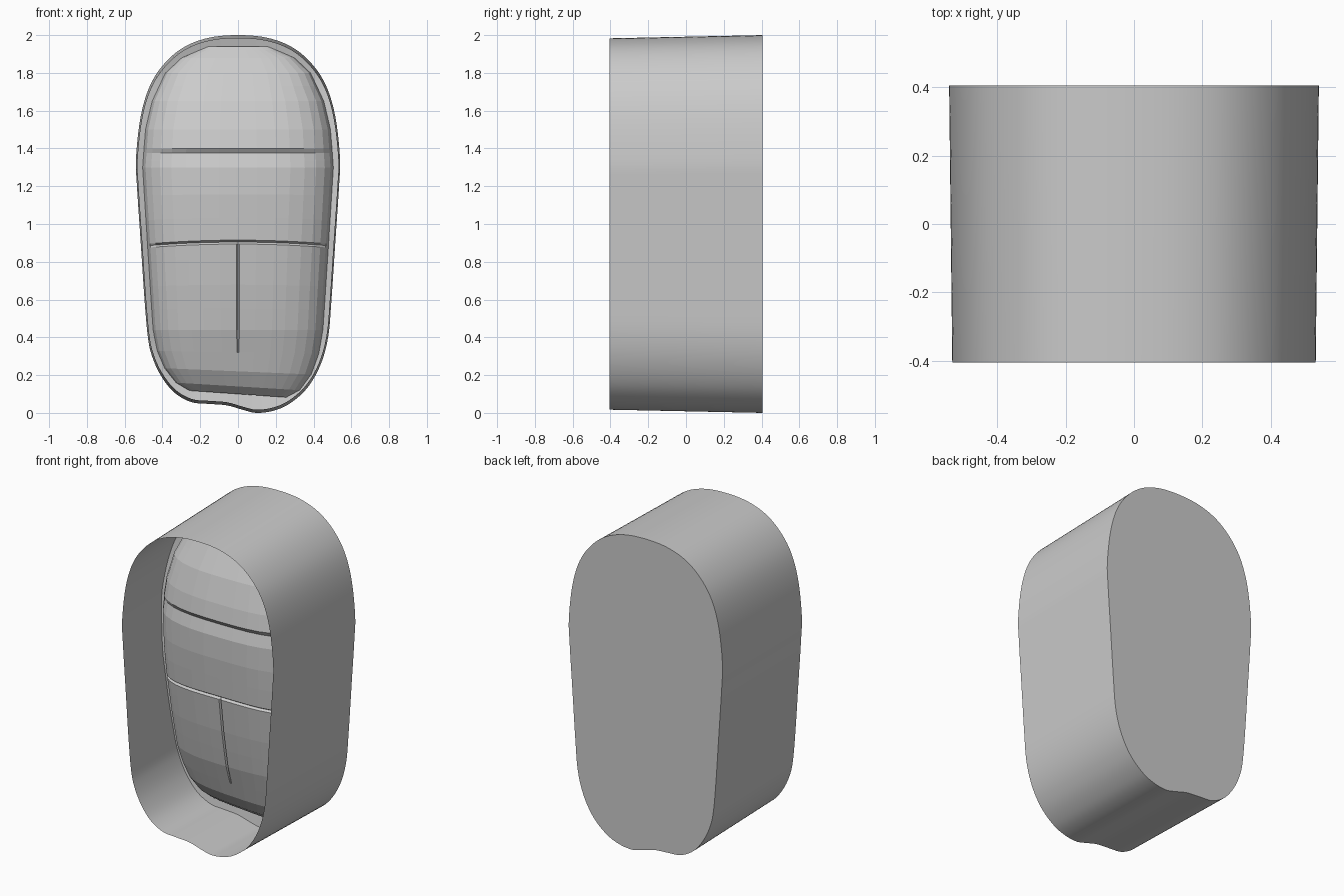
import bpy
import bmesh

cube = bpy.data.objects.get("Cube")
if cube:
    bpy.data.objects.remove(cube)

grey = bpy.data.materials.new("plain_grey")
grey.use_nodes = True
colour = (0.6, 0.6, 0.6, 1)
grey.diffuse_color = colour
grey.node_tree.nodes["Principled BSDF"].inputs["Base Color"].default_value = colour

# Outline in x and z: a symmetric upper part and an uneven lower end
side = [(.15, 1.987), (.28, 1.94), (.385, 1.855), (.465, 1.735), (.515, 1.57),
        (.54, 1.35), (.535, 1.2), (.515, .9), (.495, .6), (.477, .4)]
lower_end = [(.435, .25), (.365, .13), (.275, .05), (.19, .012), (.1, 0), (.03, .015),
             (-.06, .04), (-.16, .048), (-.25, .058), (-.34, .11), (-.41, .2), (-.455, .3)]
control = [(0, 2)] + side + lower_end + [(-x, z) for x, z in reversed(side)]


def smooth_loop(points, steps=5):
    """Closed Catmull-Rom loop through the points."""
    loop, n = [], len(points)
    for i in range(n):
        a, b, c, d = (points[(i + k) % n] for k in (-1, 0, 1, 2))
        for s in range(steps):
            t = s / steps
            loop.append(tuple(
                b[k] + .5 * t * (c[k] - a[k] + t * (2 * a[k] - 5 * b[k] + 4 * c[k] - d[k]
                                 + t * (3 * (b[k] - c[k]) + d[k] - a[k])))
                for k in (0, 1)))
    return loop


def table(pairs, z):
    """Linear interpolation through (z, value) pairs."""
    if z <= pairs[0][0]:
        return pairs[0][1]
    for (z0, v0), (z1, v1) in zip(pairs, pairs[1:]):
        if z <= z1:
            return v0 + (v1 - v0) * (z - z0) / (z1 - z0)
    return pairs[-1][1]


def finish(name, bm, smooth):
    bmesh.ops.recalc_face_normals(bm, faces=bm.faces)
    mesh = bpy.data.meshes.new(name)
    bm.to_mesh(mesh)
    bm.free()
    mesh.materials.append(grey)
    obj = bpy.data.objects.new(name, mesh)
    bpy.context.collection.objects.link(obj)
    if smooth:
        bpy.ops.object.select_all(action="DESELECT")
        obj.select_set(True)
        bpy.context.view_layer.objects.active = obj
        bpy.ops.object.shade_smooth_by_angle()
    return obj


def bridge(bm, a, b, closed):
    n = len(a)
    for i in range(n if closed else n - 1):
        j = (i + 1) % n
        bm.faces.new((a[i], a[j], b[j], b[i]))


outline = smooth_loop(control)
seat_line = [(0, .08), (.33, .06), (.7, .01), (1, -.02), (1.4, 0), (1.77, .055), (2, .04)]


def scaled(s, x, z):
    return x * s, 1 + (z - 1) * s


# Sleeve: drafted thin wall, open at the front and closed by a flat back
bm = bmesh.new()
rings = []
for y, s in ((-.405, .983), (.405, 1)):
    ring = []
    for p in outline:
        x, z = scaled(s, *p)
        ring.append(bm.verts.new((x, y, z)))
    rings.append(ring)
bridge(bm, rings[0], rings[1], True)
bm.faces.new(rings[1])
finish("sleeve", bm, True)

# Ledge: narrow step between the wall and the domed panel
bm = bmesh.new()
rings = []
for s in (.99, .93, .8):
    ring = []
    for p in outline:
        x, z = scaled(s, *p)
        ring.append(bm.verts.new((x, table(seat_line, z) + (.99 - s) * .2, z)))
    rings.append(ring)
for a, b in zip(rings, rings[1:]):
    bridge(bm, a, b, True)
finish("inner_ledge", bm, True)

# Domed panel: rows across, following a lengthwise crown
crown = [(.1, .06), (.14, .01), (.22, -.04), (.44, -.11), (.65, -.15), (.9, -.185),
         (1.15, -.205), (1.3, -.205), (1.375, -.185), (1.4, -.203), (1.5, -.185),
         (1.65, -.14), (1.8, -.065), (1.88, -.01), (1.94, .04)]
width = [(.1, .26), (.14, .33), (.22, .39), (.3, .425), (.44, .45), (.9, .48), (1.3, .505),
         (1.5, .49), (1.65, .455), (1.8, .385), (1.88, .3), (1.94, .16)]
rows = [.1, .14, .22, .32, .44, .55, .67, .8, .875, .885, .895, 1.02, 1.15, 1.3,
        1.335, 1.375, 1.4, 1.5, 1.58, 1.65, 1.73, 1.8, 1.88, 1.92, 1.94]
half = [.015, .2, .4, .55, .7, .82, .91, .97, 1]
columns = [-t for t in reversed(half)] + [0] + half

bm = bmesh.new()
grid = []
for z in rows:
    w, c, e = table(width, z), table(crown, z), table(seat_line, z) + .012
    row = []
    for t in columns:
        x = t * w
        y = e + (min(c, e) - e) * (1 - abs(t) ** 3) ** .5
        # Cross groove and short lengthwise groove
        if z == .885 and abs(t) < .95:
            y += .015
        if t == 0 and .4 < z < .88:
            y += .01
        # Arch the cross groove slightly, slant the lower end
        shift = .02 * (1 - t * t) * max(0, 1 - abs(z - .9) / .4)
        shift -= .07 * x * max(0, 1 - (z - .1) / .3)
        row.append(bm.verts.new((x, y, z + shift)))
    grid.append(row)
for a, b in zip(grid, grid[1:]):
    bridge(bm, a, b, False)
finish("domed_panel", bm, False)
